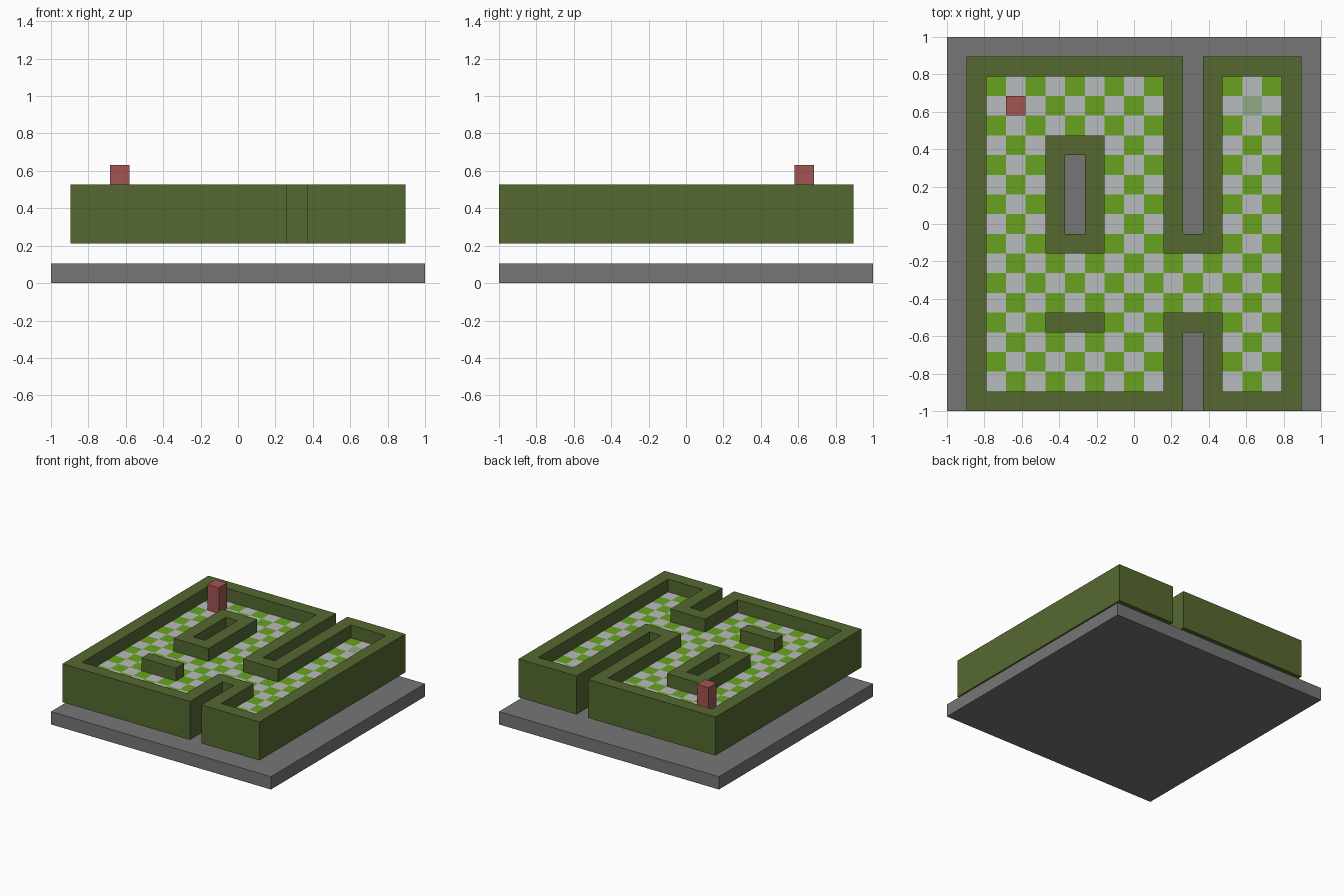
import bpy
import bmesh
from mathutils import Vector

cube = bpy.data.objects.get("Cube")
if cube:
    bpy.data.objects.remove(cube)

U = 2 / 19  # one grid cell


def material(name, rgb):
    def linear(v):
        v /= 255
        return v / 12.92 if v <= 0.04045 else ((v + 0.055) / 1.055) ** 2.4
    colour = (*[linear(v) for v in rgb], 1)
    mat = bpy.data.materials.new(name)
    mat.use_nodes = True
    mat.diffuse_color = colour
    mat.node_tree.nodes["Principled BSDF"].inputs["Base Color"].default_value = colour
    return mat


STONE = material("stone grey", (118, 118, 118))
HEDGE = material("hedge green", (85, 105, 49))
GRASS = material("grass green", (104, 164, 32))
PALE = material("pale grey", (185, 188, 189))
GOAL = material("goal green", (143, 172, 133))
RED = material("dusty red", (162, 85, 82))

# Plan of the maze, back row first: # hedge, . floor, G goal, blank is open
PLAN = (
    ["########### #####",
     "#.........# #...#",
     "#.........# #.G.#",
     "#.........# #...#",
     "#...###...# #...#"]
    + ["#...# #...# #...#"] * 4
    + ["#...###...###...#"]
    + ["#...............#"] * 3
    + ["#...###...###...#"]
    + ["#.........# #...#"] * 3
    + ["########### #####"]
)


def cells(symbols):
    """Grid cells (column, row) whose plan symbol is wanted."""
    return {(c + 1, len(PLAN) - 1 - r)
            for r, line in enumerate(PLAN)
            for c, s in enumerate(line) if s in symbols}


def build(name, area, low, high, mats, pick=lambda c, r: 0):
    """Closed prism over a set of grid cells, from level low to level high."""
    bm = bmesh.new()

    def face(points, index):
        verts = [bm.verts.new(Vector(p) * U - Vector((1, 1, 0))) for p in points]
        bm.faces.new(verts).material_index = index

    for c, r in sorted(area):
        index = pick(c, r)
        ring = [(c, r), (c + 1, r), (c + 1, r + 1), (c, r + 1)]
        face([(x, y, high) for x, y in ring], index)
        face([(x, y, low) for x, y in reversed(ring)], index)
        # Sides only where the neighbouring cell is empty
        for k, (dx, dy) in enumerate([(0, -1), (1, 0), (0, 1), (-1, 0)]):
            if (c + dx, r + dy) not in area:
                a, b = ring[k], ring[(k + 1) % 4]
                face([(*a, low), (*b, low), (*b, high), (*a, high)], index)
    bmesh.ops.remove_doubles(bm, verts=bm.verts[:], dist=U / 100)
    # Merge coplanar faces of one colour
    bmesh.ops.dissolve_limit(bm, angle_limit=0.01, verts=bm.verts[:],
                             edges=bm.edges[:], delimit={'MATERIAL'})
    mesh = bpy.data.meshes.new(name)
    bm.to_mesh(mesh)
    bm.free()
    for mat in mats:
        mesh.materials.append(mat)
    obj = bpy.data.objects.new(name, mesh)
    bpy.context.collection.objects.link(obj)
    return obj


goal = cells("G")

# Ground slab, floating below the maze
build("base_slab", {(c, r) for c in range(19) for r in range(19)}, 0, 1, [STONE])

# Hedge walls
build("maze_walls", cells("#"), 2, 5, [HEDGE])

# Chequered floor with its goal tile
build("maze_floor", cells(".G"), 3, 4, [GRASS, PALE, GOAL],
      lambda c, r: 2 if (c, r) in goal else (c + r) % 2)

# Standing block in the back corner
build("player_block", {(3, 15)}, 4, 6, [RED])
